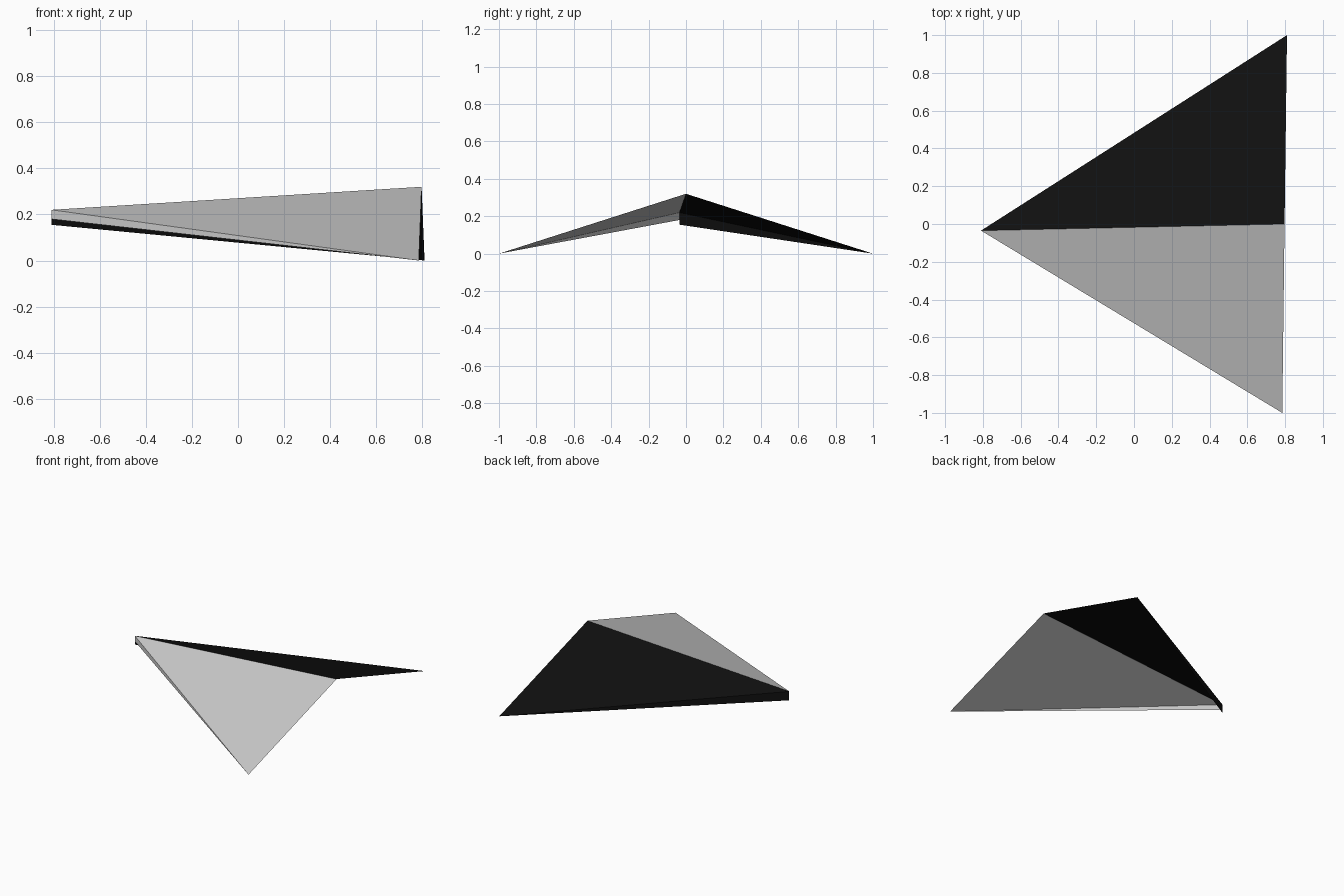
import bpy
import bmesh
from mathutils import Vector

cube = bpy.data.objects.get("Cube")
if cube:
    bpy.data.objects.remove(cube, do_unlink=True)


def make_material(name, value):
    mat = bpy.data.materials.new(name)
    mat.use_nodes = True
    color = (value, value, value, 1.0)
    mat.diffuse_color = color
    bsdf = mat.node_tree.nodes["Principled BSDF"]
    bsdf.inputs["Base Color"].default_value = color
    return mat


def make_sheet(name, corners, facing, mat):
    """One flat triangular sheet whose normal points towards 'facing'."""
    bm = bmesh.new()
    face = bm.faces.new([bm.verts.new(c) for c in corners])
    face.normal_update()
    if face.normal.dot(Vector(facing)) < 0:
        face.normal_flip()
    mesh = bpy.data.meshes.new(name)
    bm.to_mesh(mesh)
    bm.free()
    mesh.materials.append(mat)
    obj = bpy.data.objects.new(name, mesh)
    bpy.context.collection.objects.link(obj)
    return obj


# Shared ends of the ridge fold
nose = Vector((-0.81, -0.035, 0.22))
tail = Vector((0.797, 0.0, 0.32))

# Each half: side, wing tip, depth of the folded edge at the nose, colour
halves = [
    ("front", -1, Vector((0.785, -1.0, 0.0)), 0.04, make_material("light grey", 0.6)),
    ("back", 1, Vector((0.81, 1.0, 0.0)), 0.065, make_material("black", 0.005)),
]

for label, side, tip, depth, mat in halves:
    # Sloping wing, then the narrow flap hanging from its outer edge
    make_sheet(label + "_wing", (nose, tail, tip), (0, 0, 1), mat)
    nose_low = nose - Vector((0, 0, depth))
    make_sheet(label + "_edge_flap", (nose, nose_low, tip), (0, side, 0), mat)
